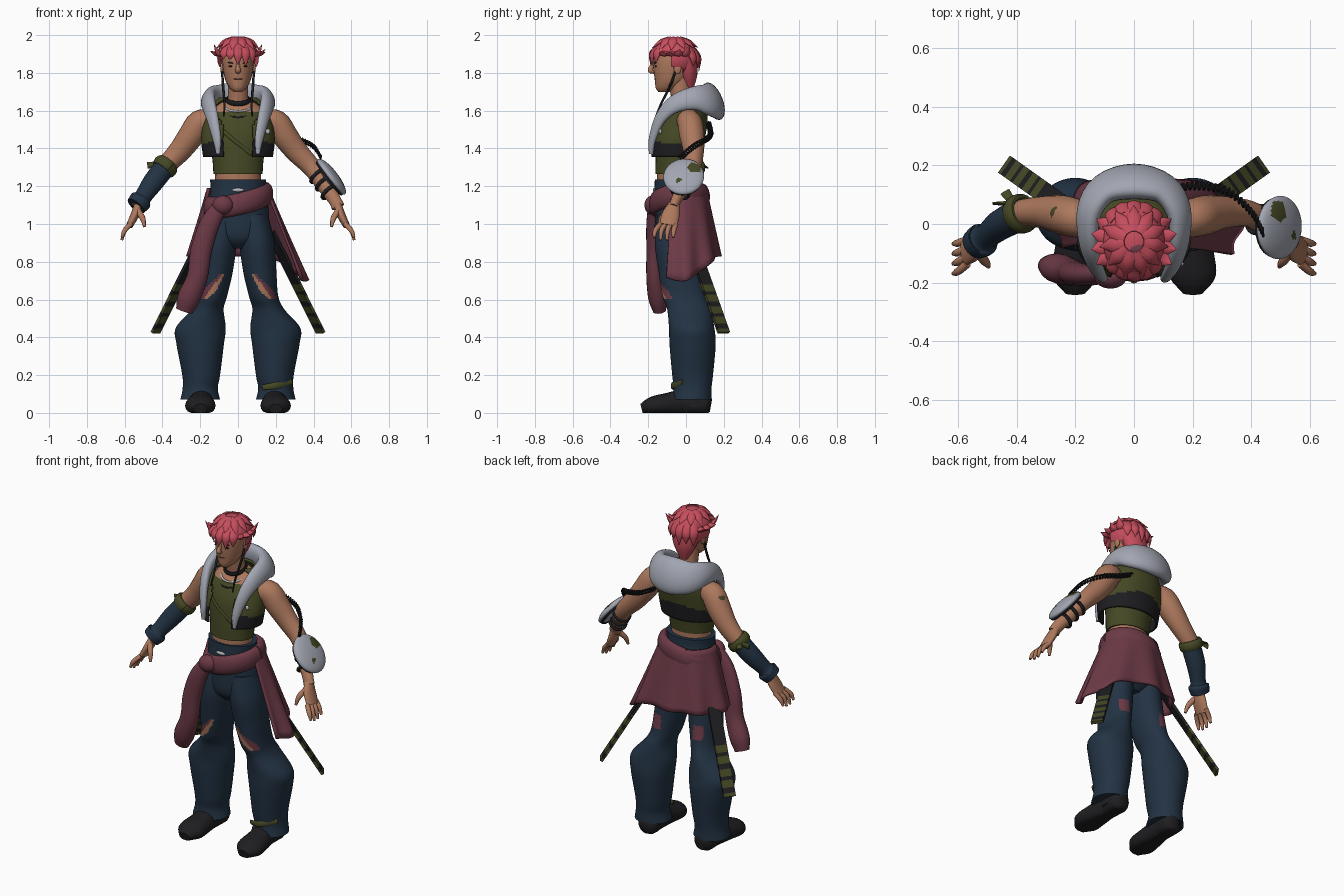
import bpy, bmesh, random
from math import sin, cos, pi, radians
from mathutils import Vector, Matrix

random.seed(4)
if "Cube" in bpy.data.objects:
    bpy.data.objects.remove(bpy.data.objects["Cube"])


def material(name, *rgb):
    m = bpy.data.materials.new(name)
    m.use_nodes = True
    m.diffuse_color = (*rgb, 1)
    for node in m.node_tree.nodes:
        if node.type == 'BSDF_PRINCIPLED':
            node.inputs["Base Color"].default_value = (*rgb, 1)
    return m


SKIN = material("tan skin", .42, .19, .11)
HAIR = material("coral hair", .56, .075, .11)
GREY = material("pale grey cloth", .36, .38, .44)
OLIVE = material("olive cloth", .06, .066, .018)
NAVY = material("navy cloth", .016, .032, .056)
MAUVE = material("mauve cloth", .15, .042, .062)
BLACK = material("black leather", .013, .013, .015)
SILVER = material("silver metal", .5, .5, .52)
X, Y, Z = Vector((1, 0, 0)), Vector((0, 1, 0)), Vector((0, 0, 1))
parts = []


def finish(name, bm, mats, rule=None, mirror=False, cut=None, thick=0):
    """Colour faces by rule, cut openings and make the object."""
    mats = mats if isinstance(mats, list) else [mats]
    if cut:
        gone = [f for f in bm.faces if cut(f.calc_center_median())]
        bmesh.ops.delete(bm, geom=gone, context='FACES')
    bmesh.ops.recalc_face_normals(bm, faces=bm.faces[:])
    for f in bm.faces:
        f.material_index = int(rule(f.calc_center_median())) if rule else 0
    mesh = bpy.data.meshes.new(name)
    bm.to_mesh(mesh)
    bm.free()
    obj = bpy.data.objects.new(name, mesh)
    bpy.context.collection.objects.link(obj)
    for m in mats:
        mesh.materials.append(m)
    if thick:
        obj.modifiers.new("thickness", 'SOLIDIFY').thickness = thick
    if mirror:
        obj.modifiers.new("other side", 'MIRROR')
    parts.append(obj)


def spline(keys, steps):
    """Catmull-Rom interpolation through tuples of any length."""
    k = [Vector(p) for p in keys]
    k = [k[0] * 2 - k[1]] + k + [k[-1] * 2 - k[-2]]
    out = []
    for p, q, r, s in zip(k, k[1:], k[2:], k[3:]):
        for i in range(steps):
            t = i / steps
            out.append((q * 2 + (r - p) * t + (p * 2 - q * 5 + r * 4 - s) * t ** 2
                        + (q * 3 - p - r * 3 + s) * t ** 3) / 2)
    return out + [k[-2]]


def sweep(name, keys, mats, side=X, flat=False, sides=20, steps=4, caps=True, phase=0, **kw):
    """Skin elliptical rings (x, y, z, radius along side, other radius)."""
    ks = spline(keys, steps) if steps > 1 else [Vector(k) for k in keys]
    pts = [Vector(k[:3]) for k in ks]
    bm = bmesh.new()
    rings = []
    for i, (p, k) in enumerate(zip(pts, ks)):
        t = Z if flat else (pts[min(i + 1, len(pts) - 1)] - pts[max(i - 1, 0)]).normalized()
        u = side(p) if callable(side) else side
        u = (u - t * u.dot(t)).normalized()
        v = t.cross(u)
        ring = []
        for j in range(sides):
            a = 2 * pi * j / sides + phase
            c = p + u * max(k[3], .001) * cos(a) + v * max(k[4], .001) * sin(a)
            c.z = max(c.z, 0)
            ring.append(bm.verts.new(c))
        rings.append(ring)
    for lo, hi in zip(rings, rings[1:]):
        for j in range(sides):
            n = (j + 1) % sides
            bm.faces.new((lo[j], lo[n], hi[n], hi[j]))
    if caps:
        bm.faces.new(rings[0])
        bm.faces.new(rings[-1])
    finish(name, bm, mats, **kw)


def blob(name, loc, size, mats, rot=Matrix(), **kw):
    bm = bmesh.new()
    m = Matrix.Translation(loc) @ rot.to_4x4() @ Matrix.Diagonal((*size, 1))
    bmesh.ops.create_uvsphere(bm, u_segments=40, v_segments=28, radius=1, matrix=m)
    finish(name, bm, mats, **kw)


def facing(*normal):
    return Vector(normal).to_track_quat('Z', 'Y').to_matrix()


def ring(name, centre, axis, rx, ry, r, mat, height=None, **kw):
    """A loop of cord or band around an axis."""
    rot = facing(*axis)
    keys = []
    for i in range(25):
        a = 2 * pi * i / 24
        keys.append((*(Vector(centre) + rot @ Vector((rx * cos(a), ry * sin(a), 0))), r, height or r))
    out = lambda p: p - Vector(centre)
    sweep(name, keys, mat, side=out, sides=10, steps=1, **kw)


# Head and face
sweep("neck", [(0, .01, 1.55, .075, .07), (0, -.02, 1.65, .055, .055), (0, -.04, 1.78, .055, .06)], SKIN, flat=True)
sweep("head", [(0, -.115, 1.7, .024, .032), (0, -.1, 1.72, .045, .06), (0, -.08, 1.76, .067, .085),
               (0, -.07, 1.82, .08, .102), (0, -.06, 1.88, .084, .112), (0, -.06, 1.94, .07, .09),
               (0, -.06, 1.97, .02, .03)], SKIN, flat=True)
sweep("nose", [(0, -.165, 1.86, .008, .008), (0, -.183, 1.83, .011, .012), (0, -.187, 1.812, .016, .014),
               (0, -.165, 1.8, .008, .006)], SKIN)
blob("mouth", (0, -.16, 1.768), (.024, .008, .004), MAUVE)
blob("ear", (.084, -.045, 1.825), (.01, .02, .032), SKIN, mirror=True)
blob("eye", (.034, -.159, 1.835), (.015, .006, .005), BLACK, mirror=True)
blob("eyebrow", (.036, -.163, 1.853), (.021, .007, .004), MAUVE, Matrix.Rotation(-.2, 3, 'Y'), mirror=True)

# Hair: cap, nape and flat overlapping locks
crown = Vector((0, -.06, 1.88))
blob("hair_cap", crown, (.11, .125, .11), HAIR,
     cut=lambda p: (p.y < -.08 and p.z < 1.89) or (p.y < -.02 and p.z < 1.83))
sweep("hair_nape", [(0, .0, 1.87, .092, .06), (0, .012, 1.79, .07, .048), (0, .02, 1.71, .025, .018)], HAIR, flat=True)
for row, count in enumerate((18, 11)):
    for i in range(count):
        a = 2 * pi * (i + row / 2) / count
        dx, dy = sin(a), -cos(a)
        wild = random.uniform(-.012, .012)
        if row:
            start, bend, end = (.03, .098), (.075, .082), (.118, .045 + wild)
        elif abs(dx) > .75:
            start, bend, end = (.08, .03), (.115, .02), (.147, .05 + 2 * wild)
        elif dy < 0:
            start, bend, end = (.09, .05), (.118, .02), (.122, -.025 + 2 * wild)
        else:
            start, bend, end = (.09, .05), (.122, .0), (.122, -.06 + 2 * wild)
        keys = [(*(crown + Vector((dx * r, dy * r * 1.05, h))), w, w * .5)
                for (r, h), w in zip((start, bend, end), (.03, .026, .001))]
        sweep("hair_lock", keys, HAIR, side=Vector((-dy, dx, 0)), sides=8)
blob("hair_patch", (.01, -.085, 1.983), (.026, .02, .008), MAUVE)

# Braided ear cords, choker and necklaces
sweep("ear_cord", [(.085, -.05, 1.83, .005, .005), (.08, -.08, 1.74, .007, .007), (.072, -.13, 1.64, .006, .006),
                   (.075, -.16, 1.57, .004, .004)], BLACK, sides=8, mirror=True)
ring("choker", (0, -.025, 1.655), (0, -.3, 1), .06, .06, .008, BLACK, .014)
ring("chain_necklace", (0, -.035, 1.625), (0, -.4, 1), .075, .075, .006, SILVER)
ring("cord_necklace", (0, -.035, 1.605), (0, -.5, 1), .085, .09, .005, BLACK)

# Torso, shirt and open vest
sweep("waist", [(0, -.045, 1.1, .14, .11), (0, -.055, 1.2, .122, .098), (0, -.055, 1.3, .122, .098)], SKIN, flat=True)
sweep("shirt", [(0, -.058, 1.265, .13, .104), (0, -.05, 1.36, .138, .11), (0, -.03, 1.48, .165, .12),
                (0, -.01, 1.56, .16, .11), (0, .0, 1.62, .12, .08), (0, .0, 1.66, .06, .05)],
      [OLIVE, SKIN], flat=True, sides=32, rule=lambda p: p.z > 1.59)
sweep("shirt_fold", [(-.12, -.125, 1.53, .005, .01), (-.03, -.156, 1.45, .005, .01), (.07, -.15, 1.37, .005, .01)],
      OLIVE, side=Y, sides=8)
sweep("vest", [(0, -.055, 1.355, .185, .14), (0, -.045, 1.45, .195, .145), (0, -.015, 1.55, .18, .13),
               (0, .0, 1.62, .15, .105), (0, .01, 1.67, .1, .07)], [OLIVE, BLACK], flat=True, sides=72, steps=8,
      caps=False, rule=lambda p: p.z < 1.445 + .02 * cos(p.x * 14),
      cut=lambda p: p.y < -.04 and abs(p.x) < .075 + max(0, p.z - 1.5) * .5, thick=.012)
blob("vest_badge", (.158, -.136, 1.49), (.012, .008, .014), SILVER)

# Hood resting on the shoulders, running down into lapels
lapel = [(.105, -.185, 1.37, .012, .01), (.112, -.178, 1.45, .017, .024), (.135, -.135, 1.56, .024, .036),
         (.155, -.06, 1.635, .03, .05), (.152, .045, 1.665, .038, .066), (.1, .12, 1.655, .044, .092)]
sweep("hood", lapel + [(0, .145, 1.65, .05, .105)] + [(-k[0], *k[1:]) for k in reversed(lapel)], GREY,
      side=lambda p: Vector((p.x, p.y + .03, .07)), sides=28)

# Arms and hands
sweep("arm", [(.14, .0, 1.54, .055, .06), (.2, .02, 1.535, .066, .07), (.25, .032, 1.465, .066, .068),
              (.31, .04, 1.385, .055, .06), (.39, .035, 1.3, .045, .05), (.45, .0, 1.22, .042, .046),
              (.51, -.05, 1.13, .028, .034), (.53, -.065, 1.09, .025, .035)], SKIN, side=Y, mirror=True)
blob("shoulder_mark", (-.262, .035, 1.555), (.025, .03, .008), OLIVE, facing(-.63, .1, .77))
sweep("palm", [(.525, -.06, 1.105, .03, .023), (.545, -.08, 1.05, .047, .023), (.575, -.095, .99, .047, .018)],
      SKIN, side=Y, mirror=True)
for i in range(4):
    y = -.135 + i * .027
    low = .915 + (.014 if i in (0, 3) else 0)
    sweep("finger", [(.567, y, 1.0, .014, .014), (.6, y * 1.2, .965, .013, .013),
                     (.615, y * 1.25, low, .007, .007)], SKIN, sides=10, side=Y, mirror=True)
sweep("thumb", [(.53, -.1, 1.07, .018, .016), (.505, -.13, 1.03, .015, .014), (.495, -.145, .985, .007, .007)],
      SKIN, sides=10, mirror=True)

# Right wrist guard with tied band
sweep("wrist_guard", [(-.38, .035, 1.31, .055, .057), (-.45, .0, 1.22, .052, .055), (-.505, -.045, 1.14, .042, .046),
                      (-.515, -.053, 1.125, .058, .06), (-.54, -.07, 1.095, .052, .055)], NAVY, side=Y)
ring("elbow_band", (-.385, .035, 1.305), (-.07, -.035, -.085), .055, .055, .014, OLIVE, .028)
for tip in ((-.48, .07, 1.31), (-.44, .11, 1.3)):
    sweep("band_tail", [(-.41, .07, 1.32, .012, .01), (*tip, .018, .005)], OLIVE, sides=8)

# Left forearm shield, straps and coiled cord
spots = ((Vector((.495, .045, 1.3)), .036), (Vector((.55, -.04, 1.235)), .016))
blob("shield", (.495, -.012, 1.25), (.108, .117, .034), [GREY, OLIVE], facing(.78, -.05, .6),
     rule=lambda p: any((p - s).length < r for s, r in spots))
ring("shield_rim", (.485, -.012, 1.242), (.78, -.05, .6), .094, .102, .01, BLACK)
for c in ((.425, .015, 1.255), (.455, -.005, 1.215), (.485, -.03, 1.17)):
    ring("shield_strap", c, (.07, -.04, -.085), .048, .05, .008, BLACK, .01)
coil = spline([(.12, .12, 1.53), (.22, .13, 1.48), (.32, .11, 1.45), (.4, .04, 1.41), (.44, -.03, 1.35)], 50)
sweep("coiled_cord", [(p.x, p.y + .012 * cos(i * .8), p.z + .012 * sin(i * .8), .005, .005)
                      for i, p in enumerate(coil)], BLACK, side=Z, sides=6, steps=1)


def torn(p):
    """Bare or lined areas where the knees are ripped."""
    if p.y > .04:
        return abs(p.z - .7) < .04 and abs(p.x - .14) < .03
    edge = .1 + (.74 - p.z) * .75
    return (.6 < p.z < .73 and abs(p.x - edge + .02) < .036 - abs(p.z - .65) * .3) * (1 + (p.x < edge - .02))


# Trousers with torn knees, belt and hem patch
sweep("trouser_seat", [(0, -.04, .87, .05, .07), (0, -.04, .93, .15, .12), (0, -.035, 1.05, .165, .13),
                       (0, -.04, 1.14, .15, .125)], NAVY, flat=True)
sweep("trouser_leg", [(.08, -.03, 1.05, .08, .12), (.1, -.045, .9, .093, .12), (.115, -.03, .75, .088, .115),
                      (.135, -.01, .62, .078, .115), (.16, .015, .55, .084, .115), (.197, .03, .45, .132, .12),
                      (.2, .035, .36, .125, .122), (.195, .035, .2, .1, .108), (.2, .035, .13, .093, .1),
                      (.2, .03, .07, .105, .105)], [NAVY, MAUVE, SKIN], flat=True, sides=72, steps=10, mirror=True,
      rule=torn)
sweep("belt", [(0, -.045, 1.13, .152, .128), (0, -.05, 1.19, .145, .118), (0, -.05, 1.235, .148, .115)], NAVY, flat=True)
blob("buckle", (0, -.168, 1.18), (.03, .008, .01), SILVER)
sweep("hem_patch", [(.13, -.062, .135, .005, .014), (.2, -.073, .145, .006, .018), (.285, -.02, .165, .005, .014)],
      OLIVE, side=Y, sides=8)

# Shoes
sweep("shoe", [(.19, .132, .04, .03, .035), (.19, .1, .045, .06, .06), (.192, .0, .055, .06, .07),
               (.197, -.1, .045, .075, .06), (.2, -.18, .035, .078, .05), (.2, -.235, .022, .035, .026)],
      BLACK, mirror=True)
sweep("shoe_collar", [(.195, .05, .03, .06, .075), (.195, .05, .14, .055, .06)], BLACK, flat=True, mirror=True)

# Jacket tied round the waist
wrap = []
for i in range(25):
    a = 2 * pi * i / 24
    wrap.append((.155 * cos(a), -.035 + .13 * sin(a), 1.125 + .035 * cos(a) + .02 * sin(a), .032, .058))
sweep("jacket_wrap", wrap, MAUVE, side=lambda p: Vector((p.x, p.y + .035, 0)), steps=1)
blob("jacket_knot", (-.08, -.18, 1.1), (.055, .04, .05), MAUVE)
sweep("jacket_sleeve", [(-.09, -.17, 1.1, .04, .03), (-.15, -.175, 1.0, .052, .035), (-.195, -.17, .86, .056, .04),
                        (-.215, -.165, .72, .055, .045), (-.26, -.15, .61, .06, .05), (-.285, -.14, .54, .045, .035)],
      MAUVE)
bm = bmesh.new()
rows, cols = 12, 48
grid = []
for r in range(rows + 1):
    s = r / rows
    line = []
    for c in range(cols + 1):
        a = radians(-20 + 215 * c / cols)
        fold = 1 + .05 * s * sin(a * 9)
        hem = .83 - .13 * max(cos(a), 0) ** 3
        flare = .2 if cos(a) > 0 else .1
        line.append(bm.verts.new(((.165 + flare * s) * cos(a) * fold, -.03 + (.14 + .07 * s) * sin(a) * fold,
                                  1.19 + (hem - 1.19) * s)))
    grid.append(line)
for lo, hi in zip(grid, grid[1:]):
    for c in range(cols):
        bm.faces.new((lo[c], lo[c + 1], hi[c + 1], hi[c]))
finish("jacket_skirt", bm, MAUVE, thick=.014)

# Striped flat scabbards angled down behind the hips
sweep("scabbard", [(.17, .01, .96, .05, .012), (.437, .2, .425, .05, .012)], [BLACK, OLIVE],
      side=Vector((.57, -.82, 0)), sides=4, phase=pi / 4, steps=60, mirror=True,
      rule=lambda p: p.z < .71 and p.z * 17 % 1 < .6)

# Smooth shading that keeps hard edges
bpy.ops.object.select_all(action='DESELECT')
for obj in parts:
    obj.select_set(True)
bpy.context.view_layer.objects.active = parts[0]
bpy.ops.object.shade_smooth_by_angle(angle=radians(45))
